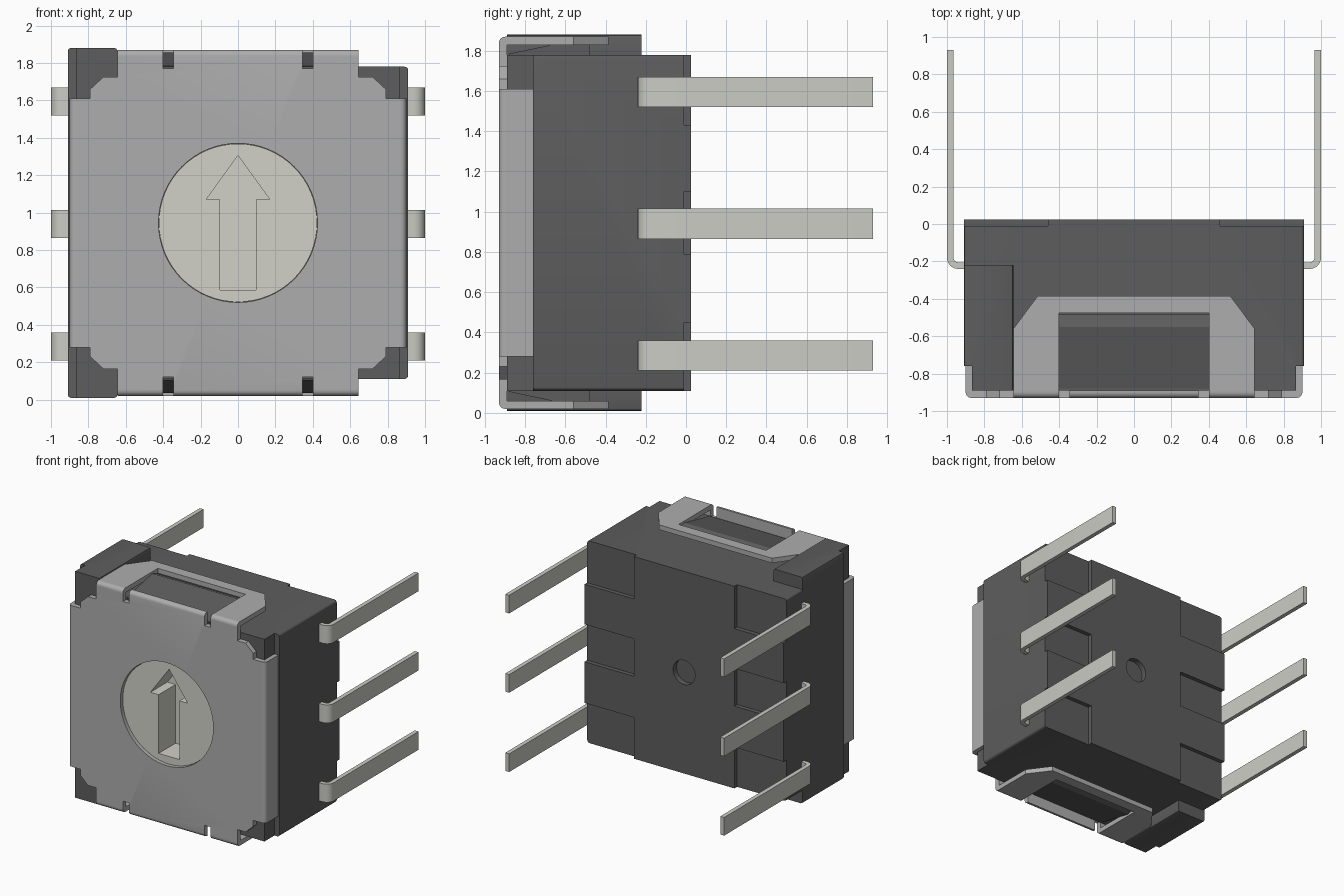
import bpy, bmesh, math
from mathutils import Vector

if "Cube" in bpy.data.objects:
    bpy.data.objects.remove(bpy.data.objects["Cube"])

CZ = 0.945  # height of the dial axis


def material(name, rgb):
    m = bpy.data.materials.new(name)
    m.diffuse_color = (*rgb, 1)
    m.use_nodes = True
    m.node_tree.nodes["Principled BSDF"].inputs["Base Color"].default_value = m.diffuse_color
    return m


DARK = material("dark_plastic", (0.11, 0.11, 0.11))
STEEL = material("cover_grey", (0.42, 0.42, 0.42))
IVORY = material("dial_ivory", (0.64, 0.64, 0.58))
TIN = material("pin_tin", (0.60, 0.60, 0.56))


def prism(name, pts, axis, a, b, mat=None):
    """Extrude a closed 2D profile along an axis, from a to b."""
    place = {'x': lambda p, t: (t, p[0], p[1]),
             'y': lambda p, t: (p[0], t, p[1]),
             'z': lambda p, t: (p[0], p[1], t)}[axis]
    bm = bmesh.new()
    lo = [bm.verts.new(place(p, a)) for p in pts]
    hi = [bm.verts.new(place(p, b)) for p in pts]
    bm.faces.new(lo)
    bm.faces.new(hi)
    n = len(pts)
    for i in range(n):
        j = (i + 1) % n
        bm.faces.new((lo[i], lo[j], hi[j], hi[i]))
    bmesh.ops.recalc_face_normals(bm, faces=bm.faces)
    me = bpy.data.meshes.new(name)
    bm.to_mesh(me)
    bm.free()
    ob = bpy.data.objects.new(name, me)
    bpy.context.collection.objects.link(ob)
    if mat:
        me.materials.append(mat)
    return ob


def rect(x0, x1, y0, y1):
    return [(x0, y0), (x1, y0), (x1, y1), (x0, y1)]


def arc(cx, cy, r, a0, a1, n):
    return [(cx + r * math.cos(math.radians(a0 + (a1 - a0) * i / n)),
             cy + r * math.sin(math.radians(a0 + (a1 - a0) * i / n))) for i in range(n + 1)]


def circle(r):
    return arc(0, CZ, r, 0, 360, 64)[:-1]


def combine(ob, op, tool):
    mod = ob.modifiers.new("bool", 'BOOLEAN')
    mod.operation, mod.solver, mod.object = op, 'EXACT', tool
    bpy.context.view_layer.objects.active = ob
    bpy.ops.object.modifier_apply(modifier=mod.name)
    bpy.data.objects.remove(tool, do_unlink=True)


def bevel(ob, width, test, segments=4):
    bm = bmesh.new()
    bm.from_mesh(ob.data)
    edges = [e for e in bm.edges if test(e.verts[0].co, e.verts[1].co)]
    bmesh.ops.bevel(bm, geom=edges, offset=width, segments=segments,
                    profile=0.5, affect='EDGES')
    bm.to_mesh(ob.data)
    bm.free()


def flip(z, top):
    return z if top else 2 * CZ - z


# Housing with a narrower front, so the cover sides sit flush
body = prism("housing", [(-.91, .025), (.91, .025), (.91, -.76), (.865, -.76), (.865, -.89),
                         (-.865, -.89), (-.865, -.76), (-.91, -.76)], 'z', .11, 1.78, DARK)
bevel(body, .02, lambda p, q: abs(p.x - q.x) < 1e-4 and abs(p.z - q.z) < 1e-4
      and abs(abs(p.x) - .91) < 1e-3, 3)

for top in (True, False):
    # Raised left corners and the ramped latch under each clip window
    corner = [(-.91, -.22), (-.645, -.22), (-.645, -.89), (-.865, -.89),
              (-.865, -.76), (-.91, -.76)]
    z0, z1 = sorted((flip(1.6, top), flip(1.88, top)))
    block = prism("corner", corner, 'z', max(z0, 0), z1)
    zo = flip(1.88, top)
    bevel(block, .015, lambda p, q: abs(p.z - zo) < .02 and abs(q.z - zo) < .02
          and abs(p.x - q.x) < 1e-4 and (p.x > -.7 or p.x < -.9), 2)
    combine(body, 'UNION', block)
    ramp = [(-.88, 1.76), (-.88, 1.785), (-.55, 1.855), (-.48, 1.83), (-.48, 1.76)]
    combine(body, 'UNION', prism("latch", [(y, flip(z, top)) for y, z in ramp], 'x', -.4, .4))

# Pin recesses and the dimple in the back, the dial pocket in the front
for s in (-1, 1):
    for z0, z1 in ((1.43, 1.9), (.79, 1.10), (0, .45)):
        combine(body, 'DIFFERENCE',
                prism("recess", rect(*sorted((s * .46, s * 1.1)), -.01, .1), 'z', z0, z1))
combine(body, 'DIFFERENCE', prism("dimple", circle(.1), 'y', -.02, .1))
combine(body, 'DIFFERENCE', prism("pocket", circle(.425), 'y', -1, -.62))

# Sheet cover: notched face, side flaps, clip loops at top and bottom
quarter = [(.9, 1.61), (.79, 1.61), (.79, 1.66), (.72, 1.725), (.645, 1.725), (.645, 1.87),
           (.40, 1.87), (.40, 1.77), (.345, 1.77), (.345, 1.87)]
half = quarter + [(-x, z) for x, z in reversed(quarter)]
outline = half + [(-x, 2 * CZ - z) for x, z in half]
cover = prism("cover", outline, 'y', -.93, -.89, STEEL)
combine(cover, 'DIFFERENCE', prism("hole", circle(.425), 'y', -1, -.8))
for s in (-1, 1):
    combine(cover, 'UNION', prism("flap", rect(*sorted((s * .865, s * .9)), -.93, -.76),
                                  'z', .28, 1.61))
clip = [(.40, -.93), (.645, -.93), (.645, -.56), (.515, -.385), (-.515, -.385), (-.645, -.56),
        (-.645, -.93), (-.40, -.93), (-.40, -.475), (.40, -.475)]
for top in (True, False):
    z0, z1 = sorted((flip(1.83, top), flip(1.87, top)))
    combine(cover, 'UNION', prism("clip", clip, 'z', z0, z1))


def bend_edge(p, q):
    front = p.y < -.9299 and q.y < -.9299
    side = abs(abs(p.x) - .9) < 1e-3 and abs(p.x - q.x) < 1e-3
    end = abs(abs(p.z - CZ) - .925) < 1e-3 and abs(p.z - q.z) < 1e-3
    return front and (side or end)


bevel(cover, .03, bend_edge)

# Dial with an arrow-shaped screwdriver slot
dial = prism("dial", circle(.423), 'y', -.9, -.6, IVORY)
arrow = [(-.095, .585), (.095, .585), (.095, 1.07), (.17, 1.07), (0, 1.305),
         (-.17, 1.07), (-.095, 1.07)]
combine(dial, 'DIFFERENCE', prism("arrow_slot", arrow, 'y', -1, -.68))

# Six bent pins
lead = ([(.8, -.24)] + arc(.94, -.18, .06, -90, 0, 6) + [(1, .93), (.965, .93)]
        + arc(.94, -.18, .025, 0, -90, 6) + [(.8, -.205)])
for s, side in ((-1, "left"), (1, "right")):
    for i, z in enumerate((.21, .865, 1.52)):
        prism(f"pin_{side}_{i + 1}", [(s * x, y) for x, y in lead], 'z', z, z + .15, TIN)

# Smooth the curved walls, keep the hard edges
bpy.ops.object.select_all(action='SELECT')
bpy.context.view_layer.objects.active = body
bpy.ops.object.shade_smooth_by_angle(angle=math.radians(30))
